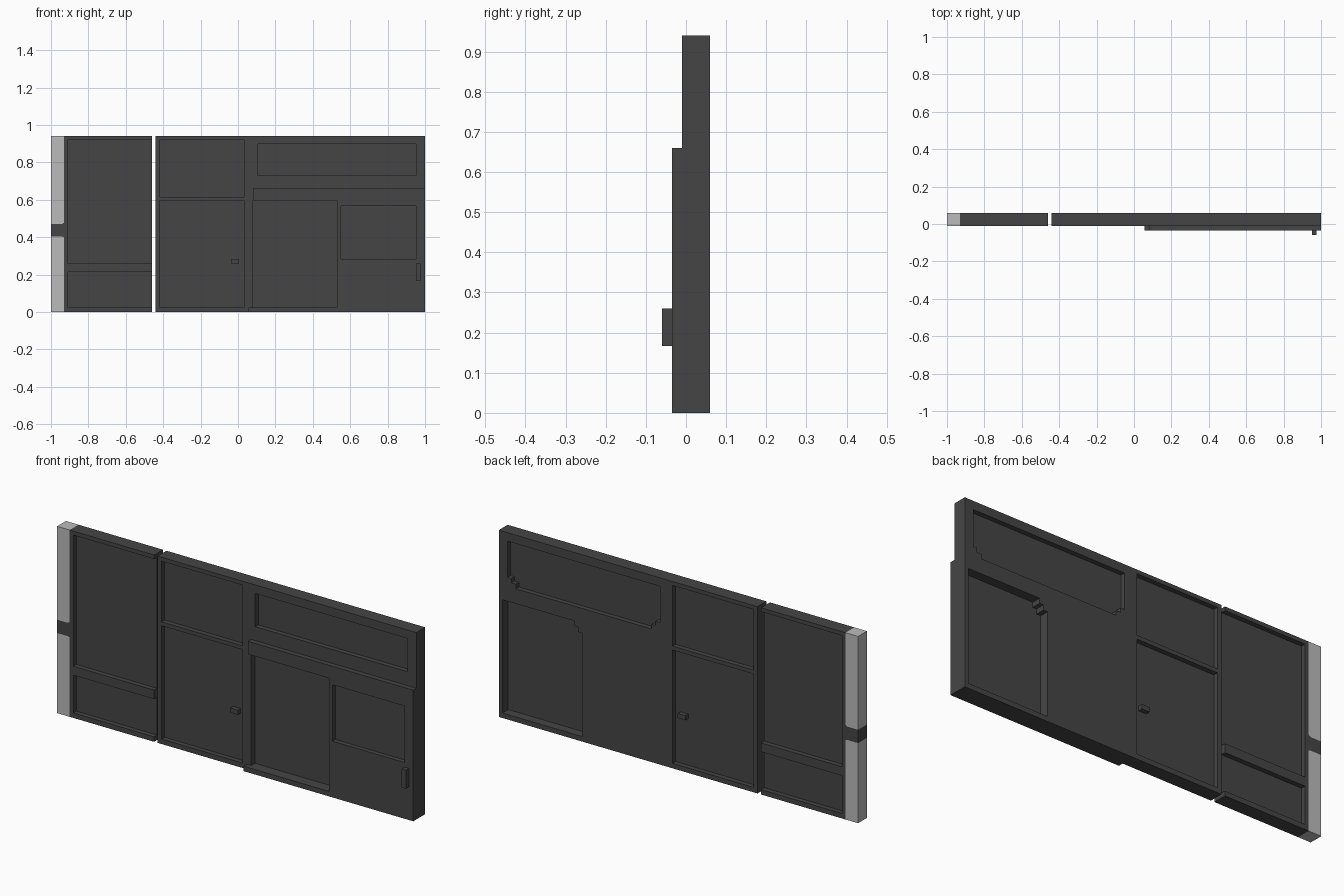
import bpy
import bmesh

cube = bpy.data.objects.get("Cube")
if cube:
    bpy.data.objects.remove(cube, do_unlink=True)


def material(name, value):
    mat = bpy.data.materials.new(name)
    mat.use_nodes = True
    color = (value, value, value, 1.0)
    mat.diffuse_color = color
    bsdf = mat.node_tree.nodes["Principled BSDF"]
    bsdf.inputs["Base Color"].default_value = color
    bsdf.inputs["Roughness"].default_value = 0.8
    return mat


DARK = material("charcoal", 0.06)
LIGHT = material("light_grey", 0.50)

FRONT, BACK = -0.01, 0.06            # faces of the wall
FLOOR_F, FLOOR_B = 0.014, 0.036      # recess floors, front and back


def rect(x0, x1, z0, z1):
    return [(x0, z0), (x1, z0), (x1, z1), (x0, z1)]


def prism(name, outline, y0, y1, mat=DARK):
    """Extrude an x-z outline along y."""
    bm = bmesh.new()
    face = bm.faces.new([bm.verts.new((x, y0, z)) for x, z in outline])
    ext = bmesh.ops.extrude_face_region(bm, geom=[face])["geom"]
    verts = [v for v in ext if isinstance(v, bmesh.types.BMVert)]
    bmesh.ops.translate(bm, verts=verts, vec=(0, y1 - y0, 0))
    bmesh.ops.recalc_face_normals(bm, faces=bm.faces[:])
    mesh = bpy.data.meshes.new(name)
    bm.to_mesh(mesh)
    bm.free()
    mesh.materials.append(mat)
    obj = bpy.data.objects.new(name, mesh)
    bpy.context.collection.objects.link(obj)
    return obj


def carve(obj, outline, y0, y1):
    """Cut a recess out of a part and drop the cutter."""
    cutter = prism("cutter", outline, y0, y1)
    cutter.hide_render = True
    mod = obj.modifiers.new("recess", "BOOLEAN")
    mod.operation = "DIFFERENCE"
    mod.solver = "EXACT"
    mod.object = cutter
    bpy.context.view_layer.update()
    graph = bpy.context.evaluated_depsgraph_get()
    mesh = bpy.data.meshes.new_from_object(obj.evaluated_get(graph))
    obj.modifiers.clear()
    obj.data = mesh
    mesh.name = obj.name
    bpy.data.objects.remove(cutter, do_unlink=True)


def carve_both(obj, outline):
    carve(obj, outline, FRONT - 0.1, FLOOR_F)
    carve(obj, outline, FLOOR_B, BACK + 0.1)


# Narrow side panel, its recesses run out through the inner edge
side_panel = prism("side_panel", rect(-0.93, -0.46, 0, 0.94), FRONT, BACK)
for z0, z1 in ((0.025, 0.215), (0.26, 0.92)):
    carve_both(side_panel, rect(-0.91, -0.40, z0, z1))

# Main wall with a two-part hinged door
wall = prism("main_wall", rect(-0.44, 1.0, 0, 0.94), FRONT, BACK)
for z0, z1 in ((0.025, 0.595), (0.615, 0.92)):
    carve_both(wall, rect(-0.418, 0.033, z0, z1))

# Long upper window, stepped lower corners on the inside
carve(wall, rect(0.103, 0.952, 0.73, 0.897), FRONT - 0.1, FLOOR_F)
carve(wall, [(0.15, 0.67), (0.905, 0.67), (0.905, 0.693), (0.93, 0.693),
             (0.93, 0.715), (0.952, 0.715), (0.952, 0.897), (0.103, 0.897),
             (0.103, 0.715), (0.127, 0.715), (0.127, 0.693), (0.15, 0.693)],
      FLOOR_B, BACK + 0.1)

# Doorway in front, and the stepped door pocket behind
carve(wall, rect(0.08, 0.53, 0.025, 0.595), FRONT - 0.1, 0.02)
carve(wall, [(0.535, 0.025), (0.98, 0.025), (0.98, 0.595), (0.58, 0.595),
             (0.58, 0.57), (0.558, 0.57), (0.558, 0.545), (0.535, 0.545)],
      FLOOR_F, BACK + 0.1)

# Sliding door with its upper and lower tracks, and its window
sliding_door = prism("sliding_door_and_tracks",
                     [(0.055, 0), (1.0, 0), (1.0, 0.66), (0.08, 0.66),
                      (0.08, 0.595), (0.53, 0.595), (0.53, 0.025),
                      (0.055, 0.025)], -0.035, FRONT)
carve(sliding_door, rect(0.55, 0.952, 0.283, 0.567), -0.1, FRONT - 0.002)

# Handles
prism("sliding_door_handle", rect(0.952, 0.976, 0.167, 0.26), -0.06, -0.035)
for name, y0, y1 in (("door_handle_front", -0.009, FLOOR_F),
                     ("door_handle_back", FLOOR_B, 0.059)):
    prism(name, rect(-0.038, 0.005, 0.26, 0.283), y0, y1)

# End post: two light lengths joined by a dark band that flares at the panel
LOW = [(-1.0, 0.403), (-0.942, 0.403), (-0.93, 0.40)]
HIGH = [(-1.0, 0.47), (-0.942, 0.47), (-0.93, 0.478)]
prism("post_lower", [(-0.93, 0), (-1.0, 0)] + LOW, FRONT, BACK, LIGHT)
prism("post_band", LOW + HIGH[::-1], FRONT, BACK)
prism("post_upper", HIGH + [(-0.93, 0.94), (-1.0, 0.94)], FRONT, BACK, LIGHT)
